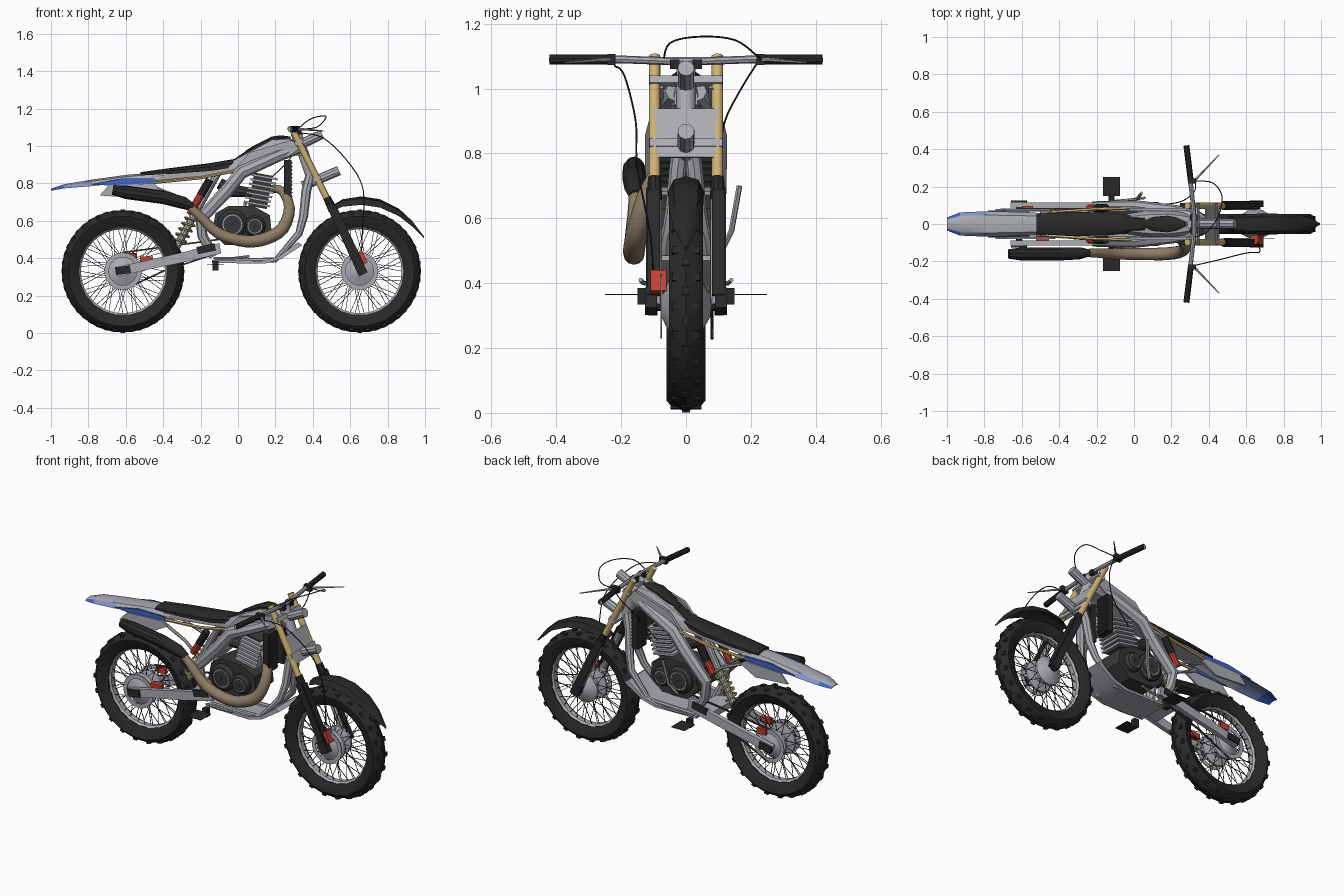
import bpy, bmesh, math
from mathutils import Vector, Matrix

if "Cube" in bpy.data.objects:
    bpy.data.objects.remove(bpy.data.objects["Cube"])

def mat(name, r, g, b):
    m = bpy.data.materials.new(name)
    m.diffuse_color = (r, g, b, 1)
    m.use_nodes = True
    m.node_tree.nodes["Principled BSDF"].inputs["Base Color"].default_value = m.diffuse_color
    return m

BLACK = mat("black rubber", .022, .022, .022)
DARK = mat("dark engine", .04, .04, .043)
GREY = mat("light grey metal", .40, .41, .45)
GOLD = mat("gold", .62, .44, .17)
BROWN = mat("exhaust brown", .27, .20, .13)
RED = mat("red", .55, .05, .03)
BLUE = mat("blue", .05, .13, .58)
PALE = mat("pale blue", .23, .29, .58)
TILT = -math.atan2(.37, .77)          # fork rake

def finish(name, bm, *mats, rule=None, angle=35):
    bmesh.ops.recalc_face_normals(bm, faces=bm.faces)
    bm.normal_update()
    for f in bm.faces:
        f.smooth = True
        if rule:
            f.material_index = rule(f.calc_center_median(), f.normal)
    for e in bm.edges:
        e.smooth = len(e.link_faces) == 2 and e.calc_face_angle(0) < math.radians(angle)
    me = bpy.data.meshes.new(name)
    bm.to_mesh(me)
    bm.free()
    for m in mats:
        me.materials.append(m)
    ob = bpy.data.objects.new(name, me)
    bpy.context.scene.collection.objects.link(ob)
    return ob

def skin(bm, rings, closed=False):
    rings = [[bm.verts.new(p) for p in r] for r in rings]
    n = len(rings[0])
    for k in range(len(rings) if closed else len(rings) - 1):
        a, b = rings[k], rings[(k + 1) % len(rings)]
        for i in range(n):
            j = (i + 1) % n
            bm.faces.new((a[i], a[j], b[j], b[i]))
    if not closed:
        bm.faces.new(rings[0])
        bm.faces.new(rings[-1])

def add_tube(bm, pts, r, n=8, sub=1):
    pts = [Vector(p) for p in pts]
    rad = list(r) if isinstance(r, (list, tuple)) else [r] * len(pts)
    if sub > 1:                        # smooth path through the points
        q, s = [], []
        for i in range(len(pts) - 1):
            p0, p1, p2, p3 = pts[max(i - 1, 0)], pts[i], pts[i + 1], pts[min(i + 2, len(pts) - 1)]
            for k in range(sub):
                t = k / sub
                q.append(.5 * (2 * p1 + (p2 - p0) * t + (2 * p0 - 5 * p1 + 4 * p2 - p3) * t * t
                               + (3 * p1 - p0 - 3 * p2 + p3) * t ** 3))
                s.append(rad[i] + (rad[i + 1] - rad[i]) * t)
        pts, rad = q + [pts[-1]], s + [rad[-1]]
    rings, nrm = [], None
    for i, p in enumerate(pts):
        t = (pts[min(i + 1, len(pts) - 1)] - pts[max(i - 1, 0)]).normalized()
        nrm = t.orthogonal() if nrm is None else nrm - t * nrm.dot(t)
        nrm.normalize()
        b = t.cross(nrm)
        rings.append([p + rad[i] * (nrm * math.cos(a) + b * math.sin(a))
                      for a in [2 * math.pi * k / n for k in range(n)]])
    skin(bm, rings)

def tubes(name, m, paths, r, n=8, sub=1, mirror=False):
    bm = bmesh.new()
    for p in paths:
        add_tube(bm, p, r, n, sub)
        if mirror:
            add_tube(bm, [(x, -y, z) for x, y, z in p], r, n, sub)
    return finish(name, bm, m)

def add_box(bm, c, size, rot=0):
    bmesh.ops.create_cube(bm, size=1, matrix=Matrix.Translation(c) @ Matrix.Rotation(rot, 4, 'Y')
                          @ Matrix.Diagonal((*size, 1)))

def boxes(name, m, items, mirror=False):
    bm = bmesh.new()
    for c, size, rot in items:
        for s in ((1, -1) if mirror else (1,)):
            add_box(bm, (c[0], c[1] * s, c[2]), size, rot)
    return finish(name, bm, m)

def prism(name, m, prof, y0, y1, mirror=False):
    bm = bmesh.new()
    for s in ((1, -1) if mirror else (1,)):
        skin(bm, [[(x, s * y, z) for x, z in prof] for y in (y0, y1)])
    return finish(name, bm, m)

def add_lathe(bm, cx, cz, prof, segs):
    ang = [2 * math.pi * k / segs for k in range(segs)]
    skin(bm, [[(cx + r * math.cos(a), y, cz + r * math.sin(a)) for r, y in prof] for a in ang], True)

def lathe(name, m, cx, cz, prof, segs=24):
    bm = bmesh.new()
    add_lathe(bm, cx, cz, prof, segs)
    return finish(name, bm, m)

def loft(name, mats, stations, section, rule=None):
    bm = bmesh.new()                   # station: x, top z, half width, depth
    skin(bm, [[(x, u * w, z + v * h) for u, v in section] for x, z, w, h in stations])
    return finish(name, bm, *mats, rule=rule)

# wheels: tyre with low knobs, rim, hub, discs, spokes
for name, cx, w in (("rear", -.615, .06), ("front", .65, .053)):
    bm = bmesh.new()
    half = [(.235, .03), (.26, .046), (.295, w), (.315, w * .72)]
    add_lathe(bm, cx, .33, [(r, -y) for r, y in half] + [(.329, 0)] + half[::-1], 22)
    for i in range(44):
        a = 2 * math.pi * i / 44
        for y, r in (((0, .322),) if i % 2 else ((-w * .6, .314), (w * .6, .314))):
            add_box(bm, (cx + r * math.cos(a), y, .33 + r * math.sin(a)), (.014, .024, .024), -a)
    finish(name + "_tyre", bm, BLACK)
    lathe(name + "_rim", GREY, cx, .33, [(.225, -.015), (.24, -.032), (.24, .032), (.225, .015)], 32)
    lathe(name + "_hub", GREY, cx, .33, [(.01, -.08), (.035, -.075), (.095, -.045), (.095, -.03),
          (.05, -.02), (.05, .02), (.085, .03), (.085, .045), (.035, .075), (.01, .08)])
    lathe(name + "_brake_disc", GREY, cx, .33, [(.075, -.078), (.1, -.078), (.1, -.074), (.075, -.074)])
    bm = bmesh.new()
    for i in range(56):
        a, s = 2 * math.pi * i / 56, 1 if i % 2 else -1
        b = a + (.45 if i % 4 < 2 else -.45)
        add_tube(bm, [(cx + .07 * math.cos(b), s * .04, .33 + .07 * math.sin(b)),
                      (cx + .228 * math.cos(a), s * .008, .33 + .228 * math.sin(a))], .002, 4)
    finish(name + "_spokes", bm, DARK)
    tubes(name + "_axle", BLACK, [[(cx, -.125, .33), (cx, .125, .33)]], .016, 8)
lathe("rear_sprocket", GREY, -.615, .33, [(.075, .078), (.1, .078), (.1, .083), (.075, .083)])

# front fork with outer guards, steering clamps and number plate
tubes("fork_upper_tubes", GOLD, [[(.285, .097, 1.1), (.51, .097, .65)]], .018, 12, mirror=True)
tubes("fork_lower_legs", GREY, [[(.5, .093, .67), (.655, .093, .33)]], .019, 10, mirror=True)
tubes("fork_seals", BLACK, [[(.475, .097, .725), (.508, .097, .655)]], [.021, .024], 10, mirror=True)
boxes("fork_guards", BLACK, [((.574, .119, .515), (.042, .008, .38), TILT), ((.595, .1, .525), (.008, .04, .36), TILT),
                             ((.655, .108, .345), (.05, .036, .07), TILT)], True)
boxes("fork_clamps", GREY, [((.325, 0, 1.02), (.045, .225, .025), TILT), ((.42, 0, .825), (.045, .225, .025), TILT)])
boxes("number_plate", GREY, [((.418, 0, .862), (.008, .2, .165), TILT)])
tubes("clamp_stems", GREY, [[(.33, 0, 1.005), (.45, 0, 1.063)], [(.345, 0, .785), (.54, 0, .868)]], .026, 10)
tubes("steering_head", GREY, [[(.31, 0, 1.07), (.405, 0, .8)]], .03, 12)

# handlebar, grips, levers and cables
tubes("handlebar", GREY, [[(.28, -.42, 1.09), (.305, -.2, 1.09), (.32, -.06, 1.085), (.32, .06, 1.085),
                           (.305, .2, 1.09), (.28, .42, 1.09)]], .012)
tubes("grips", BLACK, [[(.303, .235, 1.09), (.28, .42, 1.09)]], .016, 10, mirror=True)
boxes("bar_clamps", BLACK, [((.31, .23, 1.09), (.045, .025, .035), 0), ((.32, .035, 1.075), (.04, .03, .03), 0)], True)
tubes("levers", GREY, [[(.32, .23, 1.09), (.36, .27, 1.088), (.455, .37, 1.08)]], [.008, .006, .003], 6, mirror=True)
tubes("cables", BLACK, [
    [(.31, -.07, 1.08), (.38, -.05, 1.14), (.45, .04, 1.16), (.47, .15, 1.15), (.42, .22, 1.1), (.33, .23, 1.09)],
    [(.33, -.22, 1.07), (.46, -.19, 1.04), (.6, -.155, .9), (.67, -.15, .76), (.665, -.11, .55), (.66, -.1, .42)],
    [(.33, .22, 1.08), (.32, .17, 1.0), (.25, .12, .9), (.12, .1, .78)]], .003, 5, 5)

# fenders: rear has pale blue edges and underside at the tail, blue tip
ARCH = [(-1, -1), (-.7, -.25), (0, 0), (.7, -.25), (1, -1), (.6, -.6), (0, -.35), (-.6, -.6)]
loft("front_fender", [BLACK], [(.5, .68, .035, .03), (.56, .715, .05, .04), (.66, .73, .055, .045), (.76, .715, .055, .045),
     (.86, .665, .052, .04), (.93, .6, .038, .03), (.995, .515, .004, .01)], ARCH)

def tail_colour(c, n):
    if c.x < -.95 and (n.z < .5 or abs(c.y) > .02):
        return 1
    return 2 if c.x < -.69 and (n.z < 0 or abs(c.y) > .045) else 0

loft("rear_fender", [GREY, BLUE, PALE], [(-1, .772, .035, .012), (-.93, .795, .062, .022), (-.78, .82, .068, .035),
     (-.6, .845, .064, .04), (-.42, .86, .055, .035)], ARCH, tail_colour)
prism("fender_side_stripes", BLUE, [(-.78, .795), (-.62, .826), (-.45, .826), (-.43, .805), (-.68, .787)], .066, .073, True)
prism("side_number_panels", GREY, [(-.74, .735), (-.69, .79), (-.45, .8), (-.42, .775), (-.52, .72)], .07, .08, True)

# seat, tank and shrouds
BODY = [(-1, -1), (-1, -.45), (-.7, -.08), (0, 0), (.7, -.08), (1, -.45), (1, -1)]
loft("seat", [BLACK], [(-.52, .86, .054, .018), (-.35, .883, .064, .032), (-.15, .908, .062, .042),
     (-.02, .93, .048, .045), (.06, .985, .035, .05)], BODY)
loft("tank", [GREY], [(-.06, .905, .05, .05), (.06, .975, .07, .11), (.18, 1.04, .075, .12),
     (.27, 1.045, .06, .1), (.34, 1.01, .035, .06)], BODY)
loft("tank_pad", [BLACK], [(.04, .975, .012, .02), (.1, 1.01, .038, .02), (.18, 1.05, .045, .02),
     (.23, 1.057, .035, .02), (.28, 1.05, .01, .02)], BODY)
prism("shrouds", GREY, [(-.04, .85), (.06, .965), (.28, 1.03), (.35, 1.0), (.28, .95), (.1, .89)], .07, .085, True)

# frame, subframe, skid plate
tubes("main_spars", GREY, [[(.33, .035, .99), (.22, .07, .95), (.02, .09, .86), (-.06, .09, .76),
                            (-.2, .09, .61), (-.19, .085, .52), (-.13, .08, .41)]], [.03, .032, .036, .036, .033, .028, .024], 8, mirror=True)
tubes("cradle", GREY, [[(.385, .012, .84), (.365, .025, .76), (.35, .04, .62), (.325, .06, .53), (.2, .07, .39),
                        (-.12, .075, .385)]], [.026, .026, .024, .02, .014, .012], 8, mirror=True)
prism("skid_plate", GREY, [(-.14, .375), (.14, .37), (.23, .395), (.345, .47), (.32, .485), (.22, .41), (.13, .385), (-.14, .39)], -.1, .1)
tubes("subframe", GOLD, [[(-.5, .06, .8), (-.2, .08, .83), (.0, .085, .87)]], .009, 6, mirror=True)
tubes("subframe_struts", GREY, [[(-.5, .055, .8), (-.3, .075, .72), (-.2, .08, .64)]], .009, 6, mirror=True)
boxes("seat_base", GREY, [((-.25, 0, .848), (.44, .1, .03), -.12)])

# swingarm, chain, foot pegs
prism("swingarm", GREY, [(-.64, .3), (-.66, .35), (-.5, .385), (-.28, .435), (-.1, .48), (-.09, .425), (-.3, .375), (-.5, .335)], .088, .115, True)
boxes("swingarm_bridge", GREY, [((-.2, 0, .43), (.09, .19, .05), -.25)])
boxes("axle_blocks", BLACK, [((-.615, .115, .335), (.08, .02, .04), -.15)], True)
boxes("pivot_covers", BLACK, [((-.17, .112, .45), (.1, .014, .04), -.2)], True)
tubes("chain", DARK, [[(-.615, .08, .43), (-.1, .08, .5)], [(-.615, .08, .23), (-.4, .08, .33), (-.1, .08, .43)]], .006, 4)
boxes("foot_pegs", BLACK, [((-.12, .2, .365), (.09, .1, .003), 0), ((-.12, .135, .36), (.03, .03, .05), 0)], True)
tubes("shift_and_brake_pedals", GREY, [[(-.13, .12, .4), (-.02, .13, .4), (.06, .14, .41)]], .007, 6, mirror=True)

# rear shock
bm = bmesh.new()
A, B = Vector((-.32, 0, .48)), Vector((-.21, 0, .68))
ax = (B - A).normalized()
u = Vector((0, 1, 0)); v = ax.cross(u)
add_tube(bm, [A + (B - A) * t / 84 + .034 * (u * math.cos(t * math.pi / 6) + v * math.sin(t * math.pi / 6))
              for t in range(85)], .006, 5)
finish("shock_spring", bm, GOLD)
tubes("shock_body", GREY, [[(-.34, 0, .44), (-.1, 0, .87)]], .02, 10)
tubes("shock_reservoirs", RED, [[(-.24, .085, .67), (-.2, .085, .735)]], .02, 10, mirror=True)
tubes("reservoir_caps", BLACK, [[(-.2, .085, .735), (-.15, .085, .82)]], .022, 10, mirror=True)
boxes("brake_calipers", RED, [((.66, -.085, .4), (.04, .05, .07), TILT), ((-.49, -.075, .395), (.07, .03, .03), 0),
                              ((-.57, .085, .41), (.06, .02, .035), 0)])

# engine
prism("crankcase", DARK, [(-.14, .54), (-.07, .47), (.1, .47), (.18, .54), (.17, .63), (.08, .68), (-.05, .68), (-.12, .64)], -.085, .085)
for s in (-1, 1):
    for nm, x, z, r in (("clutch", -.03, .58, .08), ("ignition", .09, .57, .058)):
        lathe(f"{nm}_cover_{'left' if s > 0 else 'right'}", DARK, x, z,
              [(.005, s * .08), (r, s * .08), (r, s * .1), (r * .8, s * .115), (.005, s * .118)], 16)
        lathe(f"{nm}_ring_{'left' if s > 0 else 'right'}", GREY, x, z,
              [(r * .6, s * .112), (r * .66, s * .112), (r * .66, s * .118), (r * .6, s * .118)], 16)
boxes("cylinder_fins", GREY, [((.1 + .007 * i, 0, .69 + .024 * i), (.14, .15, .012), .18) for i in range(7)])
boxes("cylinder_core", DARK, [((.12, 0, .76), (.1, .11, .18), .18)])
tubes("carburettor", DARK, [[(.07, 0, .75), (-.03, 0, .76), (-.1, 0, .8)]], [.025, .035, .03], 10)
tubes("kick_starter", GREY, [[(-.02, .11, .5), (.02, .14, .56), (.04, .165, .7)]], .009, 6)

# radiators with louvred faces
boxes("radiators", BLACK, [((.265, .07, .81), (.04, .085, .23), 0)]
      + [((.287, .07, .71 + .02 * i), (.008, .08, .008), .5) for i in range(11)], True)

# exhaust
tubes("exhaust_pipe", BROWN, [[(.17, -.03, .77), (.235, -.07, .76), (.275, -.12, .67), (.24, -.15, .56), (.15, -.16, .505),
      (.04, -.16, .49), (-.1, -.16, .53), (-.2, -.155, .62), (-.27, -.155, .685)]],
      [.02, .024, .03, .034, .034, .032, .03, .025, .02], 12, 3)
tubes("silencer", BLACK, [[(-.24, -.155, .67), (-.29, -.157, .695), (-.4, -.16, .725), (-.6, -.16, .752), (-.67, -.16, .765)]],
      [.02, .033, .036, .036, .026], 10)
